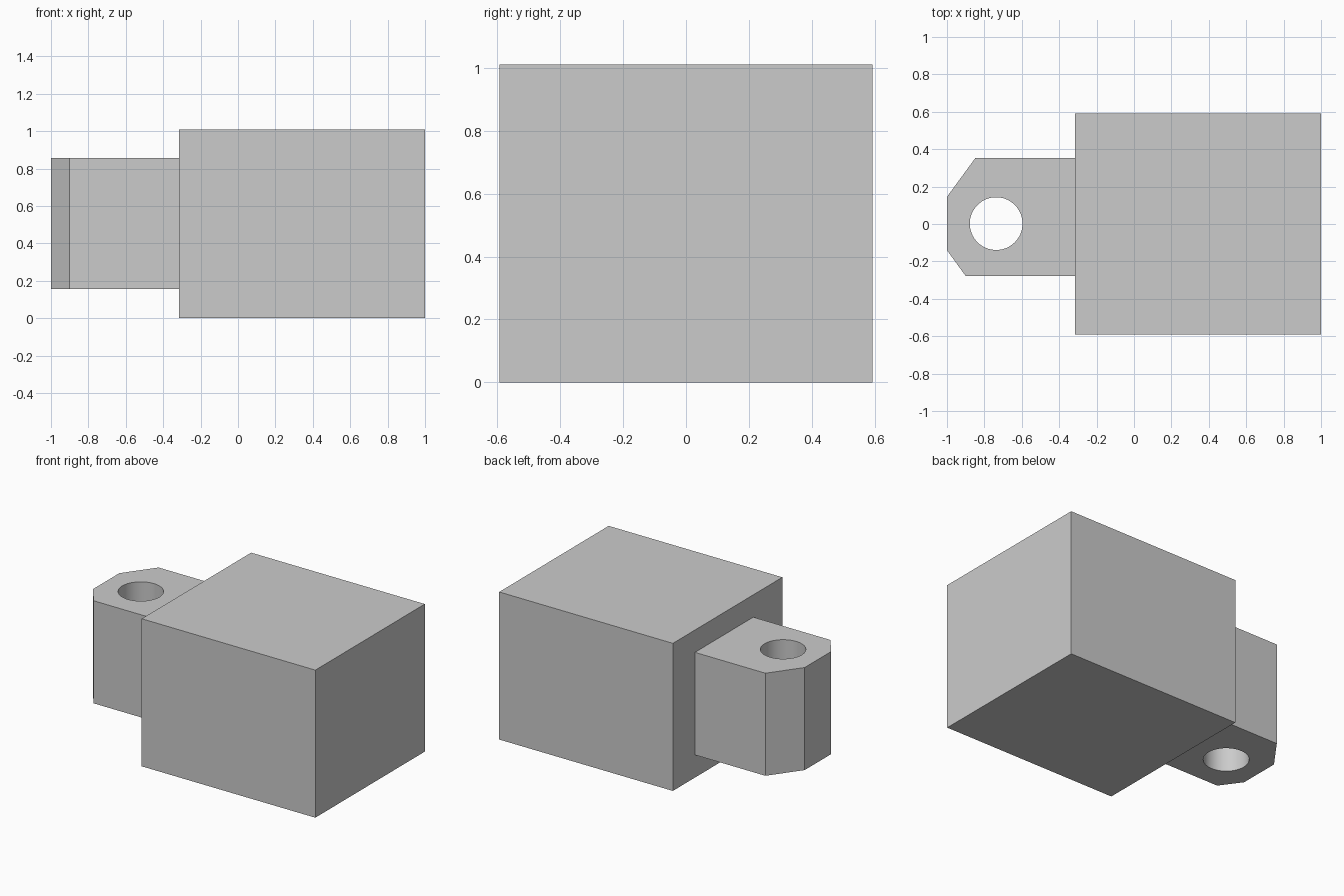
import bpy
import bmesh
import math

cube = bpy.data.objects.get("Cube")
if cube:
    bpy.data.objects.remove(cube, do_unlink=True)

# Single plain grey for every part
grey = bpy.data.materials.new("light_grey")
grey.use_nodes = True
colour = (0.6, 0.6, 0.6, 1.0)
grey.diffuse_color = colour
grey.node_tree.nodes["Principled BSDF"].inputs["Base Color"].default_value = colour


def extruded_part(name, loops, bottom, top):
    """Fill an outline (further loops are holes) and extrude it upwards."""
    bm = bmesh.new()
    edges = []
    for loop in loops:
        verts = [bm.verts.new((x, y, bottom)) for x, y in loop]
        edges += [bm.edges.new((a, b)) for a, b in zip(verts, verts[1:] + verts[:1])]
    bmesh.ops.triangle_fill(bm, use_beauty=True, edges=edges)
    result = bmesh.ops.extrude_face_region(bm, geom=bm.faces[:], use_keep_orig=True)
    raised = [g for g in result["geom"] if isinstance(g, bmesh.types.BMVert)]
    bmesh.ops.translate(bm, verts=raised, vec=(0, 0, top - bottom))
    bmesh.ops.recalc_face_normals(bm, faces=bm.faces[:])
    mesh = bpy.data.meshes.new(name)
    bm.to_mesh(mesh)
    bm.free()
    mesh.materials.append(grey)
    part = bpy.data.objects.new(name, mesh)
    bpy.context.collection.objects.link(part)
    bpy.ops.object.select_all(action="DESELECT")
    part.select_set(True)
    bpy.context.view_layer.objects.active = part
    bpy.ops.object.shade_smooth_by_angle(angle=math.radians(20))
    return part


def circle(cx, cy, radius, sides=64):
    angles = [math.tau * i / sides for i in range(sides)]
    return [(cx + radius * math.cos(a), cy + radius * math.sin(a)) for a in angles]


# Main block
left, right, half_depth = -0.315, 1.0, 0.592
block = [(left, -half_depth), (right, -half_depth), (right, half_depth), (left, half_depth)]
extruded_part("main_block", [block], 0.0, 1.01)

# Lug with unequal chamfers and a vertical through hole, seated in the block
seat = left + 0.01
lug = [(seat, -0.278), (-0.9, -0.278), (-1.0, -0.14),
       (-1.0, 0.145), (-0.848, 0.353), (seat, 0.353)]
extruded_part("mounting_lug", [lug, circle(-0.737, 0.002, 0.141)], 0.155, 0.857)
